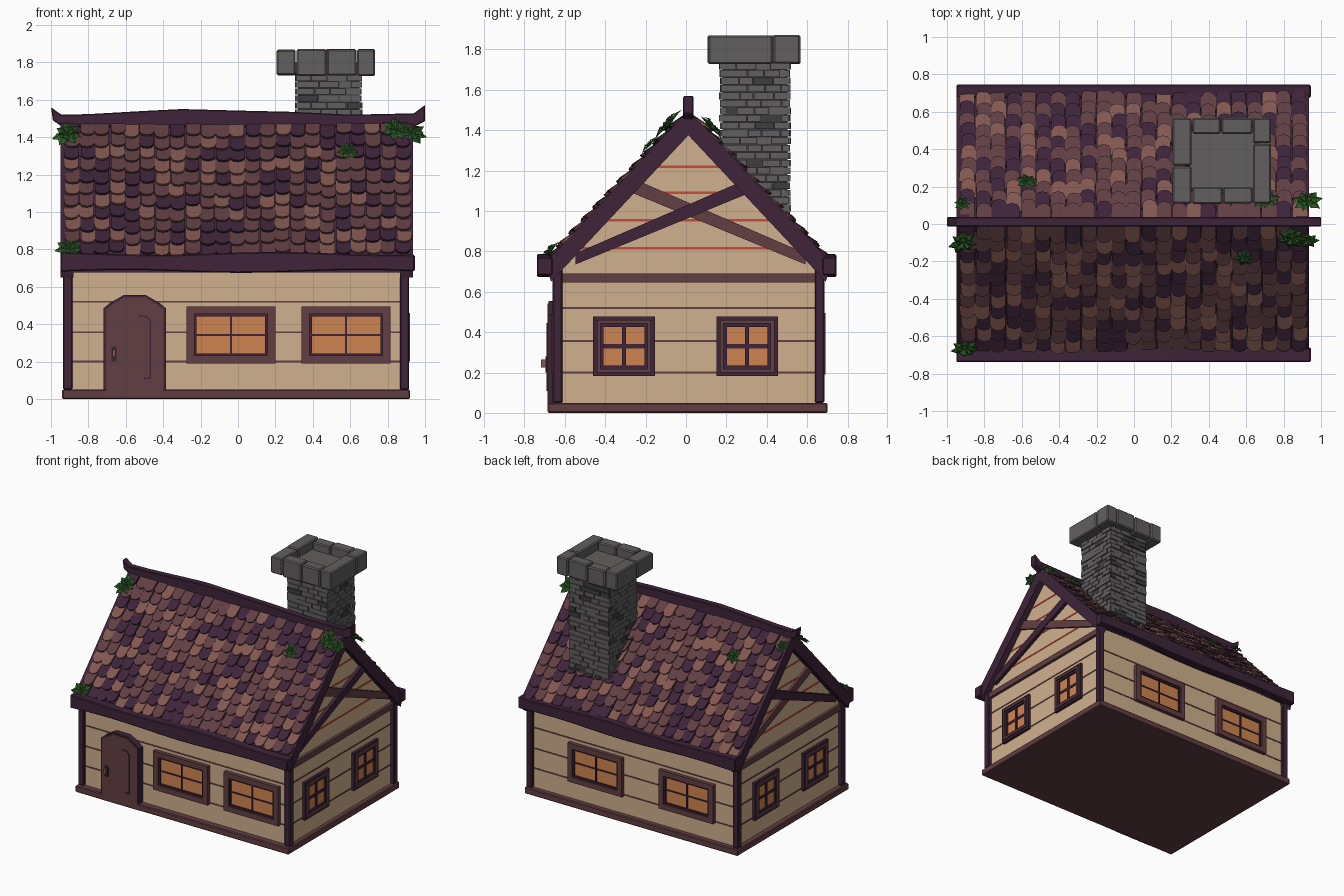
import bpy, bmesh, math, random
from mathutils import Vector

random.seed(4)
cube = bpy.data.objects.get("Cube")
if cube:
    bpy.data.objects.remove(cube, do_unlink=True)


def material(name, *rgb):
    lin = [((c / 255 + 0.055) / 1.055) ** 2.4 for c in rgb] + [1]
    m = bpy.data.materials.new(name)
    m.use_nodes = True
    m.diffuse_color = lin
    m.node_tree.nodes["Principled BSDF"].inputs["Base Color"].default_value = lin
    return m


PLASTER = material("cream planks", 208, 176, 141)
PURPLE = material("dark purple wood", 62, 36, 57)
MAROON = material("maroon wood", 97, 62, 66)
BROWN = material("rosy brown", 130, 87, 80)
GLASS = material("orange glass", 208, 132, 80)
STONE = material("grey stone", 97, 94, 94)
SOOT = material("dark stone", 63, 61, 63)
LEAF = material("leaf green", 44, 92, 38)
RED = material("red seam", 200, 75, 60)


class Part:
    """Collects simple solids into one object."""

    def __init__(self, name, *mats):
        self.name, self.mats, self.bm = name, mats, bmesh.new()

    def prism(self, put, pts, a, b, m=0):
        ends = [[self.bm.verts.new(put(p, q, d)) for p, q in pts] for d in (a, b)]
        faces = [self.bm.faces.new(e) for e in ends]
        for i in range(len(pts)):
            j = i - 1
            faces.append(self.bm.faces.new((ends[0][j], ends[0][i], ends[1][i], ends[1][j])))
        for f in faces:
            f.material_index = m

    def rect(self, put, u0, u1, v0, v1, a, b, m=0):
        self.prism(put, [(u0, v0), (u1, v0), (u1, v1), (u0, v1)], a, b, m)

    def box(self, x0, x1, y0, y1, z0, z1, m=0):
        self.rect(lambda p, q, d: (p, q, d), x0, x1, y0, y1, z0, z1, m)

    def done(self, bevel=0):
        bmesh.ops.recalc_face_normals(self.bm, faces=self.bm.faces)
        mesh = bpy.data.meshes.new(self.name)
        self.bm.to_mesh(mesh)
        self.bm.free()
        ob = bpy.data.objects.new(self.name, mesh)
        bpy.context.collection.objects.link(ob)
        for m in self.mats:
            mesh.materials.append(m)
        if bevel:
            mod = ob.modifiers.new("soft edges", "BEVEL")
            mod.width, mod.segments = bevel, 1


# Wall frames: along the wall, up, outwards
X0, X1, Y0, Y1, CY = -0.9, 0.885, -0.635, 0.66, 0.012
front = lambda u, z, d: (u, Y0 - d, z)
back = lambda u, z, d: (u, Y1 + d, z)
right = lambda u, z, d: (X1 + d, u, z)
left = lambda u, z, d: (X0 - d, u, z)
along_x = lambda y, z, x: (x, y, z)
along_y = lambda x, z, y: (x, y, z)

# Walls with gables, base, corner posts
p = Part("walls", PLASTER)
p.prism(along_x, [(Y0, 0.03), (Y1, 0.03), (Y1, 0.71), (CY, 1.4), (Y0, 0.71)], X0, X1)
p.done()
p = Part("base", MAROON)
p.box(-0.94, 0.92, -0.685, 0.7, 0, 0.05)
p.done(0.006)
p = Part("corner_posts", PURPLE)
for x0, x1 in ((-0.935, -0.885), (0.865, 0.915)):
    for y0, y1 in ((-0.66, -0.612), (0.638, 0.685)):
        p.box(x0, x1, y0, y1, 0.05, 0.74)
p.done(0.006)

# Plank seams
p = Part("wall_seams", MAROON)
for z in (0.2, 0.357, 0.52):
    p.box(X0 - 0.003, X1 + 0.003, Y0 - 0.003, Y1 + 0.003, z - 0.005, z + 0.005)
p.done()
p = Part("gable_seams", RED)
for z in (0.815, 0.955, 1.09, 1.22):
    h = (1.385 - z) / 1.07
    p.box(X0 - 0.003, X1 + 0.003, CY - h, CY + h, z - 0.006, z + 0.006)
p.done()

# Gable timbers
p = Part("gable_timbers", PURPLE, MAROON)
for put in (left, right):
    for s in (-1, 1):
        p.prism(put, [(CY, 1.5), (CY, 1.375), (CY + s * 0.68, 0.65), (CY + s * 0.71, 0.74)], -0.02, 0.05)
        lo, hi, m, d = (0.58, 1.13, 1, 0.018) if s > 0 else (0.56, 1.12, 0, 0.026)
        p.prism(put, [(CY + s * lo, 0.735), (CY + s * lo, 0.79), (CY - s * 0.25, hi + 0.02),
                      (CY - s * 0.28, hi - 0.04)], -0.01, d, m)
    p.rect(put, -0.62, 0.645, 0.645, 0.69, -0.01, 0.022, 1)
p.done()

# Windows
p = Part("windows", GLASS, MAROON, PURPLE)
WIDE = [(0, 0.042, 0.03, 1), (0.042, 0.054, 0.02, 2)]
SMALL = [(0, 0.018, 0.022, 2), (0.018, 0.036, 0.034, 1), (0.036, 0.052, 0.022, 2)]


def window(put, u, w, rings, bar):
    u0, u1, z0, z1 = u - w / 2, u + w / 2, 0.19, 0.495
    if rings is SMALL:
        z0, z1 = 0.182, 0.478
    zc = (z0 + z1) / 2
    p.rect(put, u0 + 0.01, u1 - 0.01, z0 + 0.01, z1 - 0.01, -0.01, 0.008)
    for a, b, d, m in rings:
        p.rect(put, u0 + a, u0 + b, z0 + a, z1 - a, -0.01, d, m)
        p.rect(put, u1 - b, u1 - a, z0 + a, z1 - a, -0.01, d, m)
        p.rect(put, u0 + b, u1 - b, z0 + a, z0 + b, -0.01, d, m)
        p.rect(put, u0 + b, u1 - b, z1 - b, z1 - a, -0.01, d, m)
    p.rect(put, u - bar, u + bar, z0 + 0.05, z1 - 0.05, -0.01, 0.016, 2)
    p.rect(put, u0 + 0.05, u1 - 0.05, zc - bar, zc + bar, -0.01, 0.014, 2)


for put, centres in ((front, (-0.038, 0.578)), (back, (-0.48, 0.315))):
    for u in centres:
        window(put, u, 0.475, WIDE, 0.005)
for put in (left, right):
    for u in (-0.307, 0.303):
        window(put, u, 0.305, SMALL, 0.01)
p.done()

# Arched door with panel lines and handle
p = Part("door", PURPLE, MAROON, BROWN)


def arch(t):
    half = [(0.167 - t, t), (0.167 - t, 0.485 - t * 0.5), (0.13 - t, 0.515 - t * 0.7), (0.06 - t * 0.3, 0.555 - t)]
    return [(u - 0.552, z) for u, z in half] + [(-u - 0.552, z) for u, z in reversed(half)]


p.prism(front, arch(0), -0.01, 0.046)
p.prism(front, arch(0.012), -0.01, 0.052, 1)
p.rect(front, -0.472, -0.466, 0.11, 0.42, 0.04, 0.055)
p.rect(front, -0.505, -0.466, 0.108, 0.114, 0.04, 0.055)
p.prism(front, [(-0.466, 0.42), (-0.49, 0.445), (-0.53, 0.445), (-0.53, 0.439), (-0.493, 0.439), (-0.472, 0.417)], 0.04, 0.055)
p.rect(front, -0.677, -0.65, 0.2, 0.28, 0.04, 0.06)
p.rect(front, -0.672, -0.655, 0.225, 0.265, 0.05, 0.082, 2)
p.done()

# Roof deck, eave beams, ridge beam
p = Part("roof_deck", PURPLE)
p.prism(along_x, [(CY, 1.47), (CY + 0.69, 0.735), (CY + 0.69, 0.675), (CY, 1.4),
                  (CY - 0.69, 0.675), (CY - 0.69, 0.735)], -0.935, 0.93)
p.done()
p = Part("eave_beams", PURPLE)
N = 12
for y0, y1 in ((-0.738, -0.66), (0.675, 0.745)):
    xs = [-0.95 + 1.895 * i / N for i in range(N + 1)]
    wave = lambda x: 0.008 * math.sin(5 * x + 0.6)
    p.prism(along_y, [(x, 0.778 + wave(x)) for x in xs] + [(x, 0.682 + wave(x + 0.8)) for x in reversed(xs)], y0, y1)
p.done(0.006)
p = Part("ridge_beam", PURPLE)
p.prism(along_y, [(-1, 1.56), (-0.945, 1.52), (-0.8, 1.523), (-0.5, 1.54), (-0.3, 1.55), (0, 1.542),
                  (0.3, 1.535), (0.6, 1.52), (0.94, 1.527), (1, 1.572), (1, 1.485), (0.94, 1.455),
                  (-0.94, 1.455), (-0.99, 1.49)], CY - 0.026, CY + 0.026)
p.done(0.005)


# Overlapping round-ended shingles
def slope(s):
    return Vector((0, s * 0.68, -0.73)).normalized(), Vector((0, s * 0.73, 0.68)).normalized()


p = Part("shingles", PURPLE, MAROON, BROWN)
COLS, ROWS = 23, 11
W = 1.85 / COLS
for s in (-1, 1):
    down, out = slope(s)
    for c in range(COLS):
        slip = random.uniform(-0.014, 0.014)
        for r in range(ROWS):
            o = Vector((-0.927 + (c + 0.5) * W + random.uniform(-0.006, 0.006), CY, 1.475))
            o += down * (r * 0.087 + slip + random.uniform(-0.006, 0.006))
            tilt = random.uniform(0.17, 0.24)
            put = lambda a, b, d: o + Vector((a, 0, 0)) + down * b + out * (d + tilt * b)
            h, l = W * 0.49, 0.122
            tile = [(-h, 0), (h, 0), (h, l * 0.75), (h * 0.65, l * 0.94), (0, l), (-h * 0.65, l * 0.94), (-h, l * 0.75)]
            p.prism(put, tile, -0.002, 0.011, random.choices((0, 1, 2), (30, 50, 20))[0])
p.done()

# Brick chimney shaft
CX0, CX1, CY0, CY1 = 0.315, 0.655, 0.175, 0.508
p = Part("chimney_bricks", STONE, SOOT)
p.box(CX0 + 0.006, CX1 - 0.006, CY0 + 0.006, CY1 - 0.006, 0.88, 1.76, 1)
sides = [(lambda u, z, d: (u, CY0 - d, z), CX0, CX1), (lambda u, z, d: (u, CY1 + d, z), CX0, CX1),
         (lambda u, z, d: (CX0 - d, u, z), CY0, CY1), (lambda u, z, d: (CX1 + d, u, z), CY0, CY1)]
H = 0.037
for row in range(23):
    z = 0.885 + row * H
    for put, u0, u1 in sides:
        cuts = [u0 + (u1 - u0) * (k + (row % 2) * 0.5 + random.uniform(-0.15, 0.15)) / 4 for k in range(1, 4)]
        edges = [u0 - 0.004] + cuts + [u1 + 0.004]
        for a, b in zip(edges, edges[1:]):
            p.rect(put, a + 0.002, b - 0.002, z + 0.002, z + H - 0.002, -0.02,
                   random.uniform(0, 0.012), int(random.random() < 0.13))
p.done()

# Chimney cap: ring of blocks round a sunken floor
p = Part("chimney_cap", STONE)
p.box(0.29, 0.655, 0.18, 0.5, 1.735, 1.8)
for x0, x1, y0, y1 in ((0.205, 0.31, 0.108, 0.31), (0.205, 0.31, 0.31, 0.568), (0.635, 0.735, 0.108, 0.43),
                       (0.635, 0.735, 0.43, 0.568), (0.31, 0.475, 0.105, 0.2), (0.475, 0.635, 0.108, 0.2),
                       (0.31, 0.465, 0.48, 0.57), (0.465, 0.635, 0.48, 0.568)):
    g = 0.002
    p.box(x0 + g, x1 - g, y0 + g, y1 - g, 1.727 + random.uniform(0, 0.006), 1.868 + random.uniform(-0.006, 0.004))
p.done(0.008)

# Leafy sprigs on the roof
p = Part("roof_sprigs", LEAF)
for x, y, size in ((-0.91, -0.07, 1), (-0.9, -0.64, 0.9), (0.59, -0.15, 0.7), (0.85, -0.045, 1), (0.93, -0.06, 0.7),
                   (0.92, 0.09, 1), (0.7, 0.1, 0.9), (-0.57, 0.2, 0.7), (-0.92, 0.08, 0.6)):
    down, out = slope(-1 if y < 0 else 1)
    o = Vector((x, y, 1.475 - abs(y - CY) * 1.073)) + out * 0.035
    for count, length, lift in ((7, 0.085, 0.15), (5, 0.055, 0.7)):
        for k in range(count):
            t = math.tau * (k + random.uniform(-0.2, 0.2)) / count + lift
            along = Vector((math.cos(t), 0, 0)) + down * math.sin(t)
            side = out.cross(along) * 0.3
            l = length * size * random.uniform(0.85, 1.1)
            pts = [o, o + (along * 0.55 + side + out * lift * 0.6) * l, o + (along + out * lift * 0.4) * l,
                   o + (along * 0.55 - side + out * lift * 0.6) * l, o + (along * 0.5 + out * (lift * 0.6 + 0.15)) * l]
            v = [p.bm.verts.new(q) for q in pts]
            for i in range(4):
                p.bm.faces.new((v[i], v[(i + 1) % 4], v[4]))
p.done()
